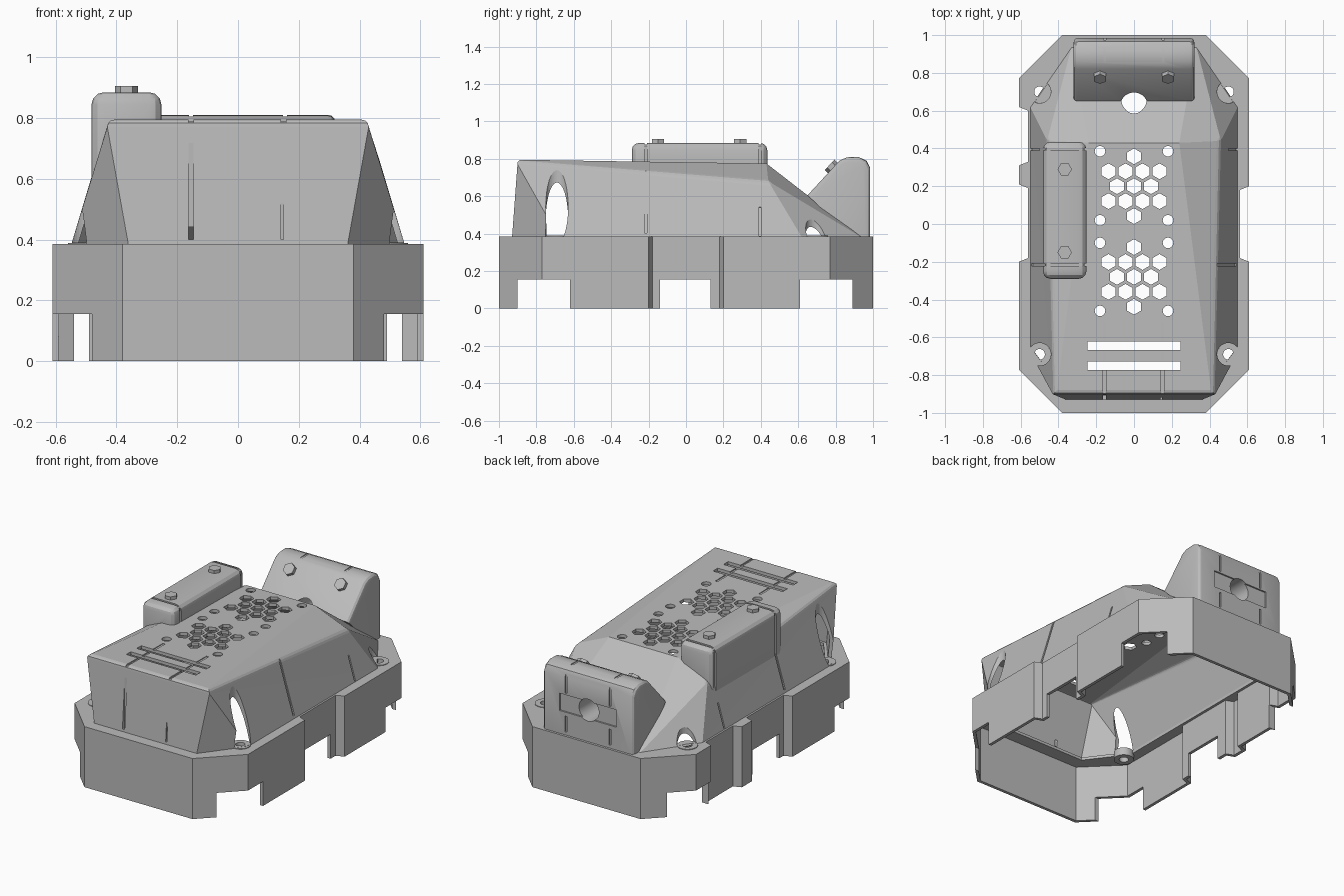
import bpy, bmesh
from math import radians, pi
from mathutils import Matrix, Vector

cube = bpy.data.objects.get("Cube")
if cube:
    bpy.data.objects.remove(cube, do_unlink=True)

grey = bpy.data.materials.new("plain grey")
grey.use_nodes = True
grey.diffuse_color = (0.5, 0.5, 0.5, 1)
grey.node_tree.nodes["Principled BSDF"].inputs["Base Color"].default_value = (0.5, 0.5, 0.5, 1)


def make(name, bm):
    mesh = bpy.data.meshes.new(name)
    bmesh.ops.recalc_face_normals(bm, faces=bm.faces) if name.endswith("cutter") else None
    bm.to_mesh(mesh)
    bm.free()
    mesh.materials.append(grey)
    obj = bpy.data.objects.new(name, mesh)
    bpy.context.collection.objects.link(obj)
    return obj


def box(bm, centre, size, rot=Matrix()):
    bmesh.ops.create_cube(bm, size=1, matrix=Matrix.Translation(centre) @ rot @ Matrix.Diagonal((*size, 1)))


def rod(bm, centre, radius, depth, sides=32, rot=Matrix()):
    bmesh.ops.create_cone(bm, cap_ends=True, segments=sides, radius1=radius, radius2=radius,
                          depth=depth, matrix=Matrix.Translation(centre) @ rot)


def prism(points, direction):
    bm = bmesh.new()
    face = bm.faces.new([bm.verts.new(p) for p in points])
    new = bmesh.ops.extrude_face_region(bm, geom=[face])["geom"]
    bmesh.ops.translate(bm, vec=direction, verts=[v for v in new if isinstance(v, bmesh.types.BMVert)])
    bmesh.ops.recalc_face_normals(bm, faces=bm.faces)
    return bm


def open_bottom(bm):
    low = [f for f in bm.faces if f.normal.z < -0.9]
    bmesh.ops.delete(bm, geom=low, context="FACES")


def bake(obj):
    bpy.context.view_layer.update()
    graph = bpy.context.evaluated_depsgraph_get()
    obj.data, old = bpy.data.meshes.new_from_object(obj.evaluated_get(graph)), obj.data
    obj.modifiers.clear()
    bpy.data.meshes.remove(old)


def thicken(obj, amount):
    mod = obj.modifiers.new("wall", "SOLIDIFY")
    mod.thickness, mod.offset, mod.use_even_offset = amount, -1, True
    bake(obj)


def cut(obj, cutter):
    cutter.hide_render = True
    mod = obj.modifiers.new("cut", "BOOLEAN")
    mod.operation, mod.solver, mod.object = "DIFFERENCE", "EXACT", cutter
    bake(obj)


def smooth(obj):
    bpy.ops.object.select_all(action="DESELECT")
    obj.select_set(True)
    bpy.context.view_layer.objects.active = obj
    bpy.ops.object.shade_smooth_by_angle(angle=radians(28))


# Domed cover: hull of mirrored corners with rounded upper edges
DOME = [(.36, -.93, .38), (.55, -.68, .38), (.55, .62, .38), (.33, .94, .38),
        (.43, -.905, .795), (.24, .43, .775), (.46, .44, .68)]


def dome_hull():
    bm = bmesh.new()
    verts = [bm.verts.new((s * x, y, z)) for x, y, z in DOME for s in (-1, 1)]
    bmesh.ops.convex_hull(bm, input=verts)
    bmesh.ops.dissolve_limit(bm, angle_limit=0.01, verts=bm.verts, edges=bm.edges)
    bmesh.ops.recalc_face_normals(bm, faces=bm.faces)
    edges = [e for e in bm.edges if min(v.co.z for v in e.verts) > .6 and e.calc_face_angle(0) > .75]
    bmesh.ops.bevel(bm, geom=edges, offset=.025, segments=3, profile=.5, affect="EDGES")
    return bm


dome_core = make("dome_core_cutter", dome_hull())
bm = dome_hull()
open_bottom(bm)
dome = make("domed_cover", bm)
thicken(dome, .02)

# Skirt: octagonal wall with recessed sides and a flange on top
RIM = [(-.38, -1), (.38, -1), (.61, -.77), (.61, -.2), (.56, -.18), (.56, .18), (.61, .2),
       (.61, .77), (.38, 1), (-.38, 1), (-.61, .77), (-.61, .62), (-.56, .6), (-.56, .33),
       (-.61, .31), (-.61, .21), (-.56, .19), (-.56, -.18), (-.61, -.2), (-.61, -.77)]
bm = prism([(x, y, 0) for x, y in RIM], (0, 0, .385))
open_bottom(bm)
skirt = make("skirt", bm)
thicken(skirt, .02)

base = [(x, y) for x, y, z in DOME[:4]] + [(-x, y) for x, y, z in DOME[3::-1]]
cut(skirt, make("flange_opening_cutter", prism([(x * .95, y * .96, .3) for x, y in base], (0, 0, .2))))

# Foot cutouts and screw holes in the skirt
SCREWS = [(sx * .5, y) for sx in (-1, 1) for y in (-.69, .7)]
bm = bmesh.new()
for y, width in ((-.76, .28), (-.005, .27), (.75, .28)):
    box(bm, (0, y, .055), (1.6, width, .2))
cut(skirt, make("foot_cutter", bm))
bm = bmesh.new()
for x, y in SCREWS:
    rod(bm, (x, y, .4), .028, .3)
screw_cutter = make("screw_cutter", bm)
cut(skirt, screw_cutter)

# Screw bosses
bm = bmesh.new()
for x, y in SCREWS:
    rod(bm, (x, y, .364), .06, .05)
bosses = make("screw_bosses", bm)
cut(bosses, screw_cutter)
smooth(bosses)

# Tool clearances at the corners, and the rear port
bm = bmesh.new()
for x, y in SCREWS:
    rod(bm, (x, y, .69), .06, .6, 48)
cut(dome, make("clearance_cutter", bm))
bm = bmesh.new()
rod(bm, (0, .8, .585), .07, .6, 40, Matrix.Rotation(pi / 2, 4, "X"))
port_cutter = make("port_cutter", bm)
cut(dome, port_cutter)

# Vents: two hexagon clusters, round holes and front slots
bm = bmesh.new()
for centre in (.2, -.28):
    for row, count in zip(range(-2, 3), (1, 4, 3, 4, 1)):
        for i in range(count):
            rod(bm, ((i - (count - 1) / 2) * .09, centre + row * .079, .8), .042, .3, 6)
for x in (-.18, .18):
    for y in (.385, .02, -.1, -.46):
        rod(bm, (x, y, .8), .028, .3, 20)
for y in (-.645, -.75):
    box(bm, (0, y, .8), (.49, .046, .3))
cut(dome, make("vent_cutter", bm))

# Strap grooves on the dome
bm = bmesh.new()
for x, low in ((-.155, .4), (.15, .74)):
    box(bm, (x, -.925, (low + .85) / 2), (.016, .04, .85 - low))
    box(bm, (x, -.72, .81), (.016, .4, .05))
box(bm, (.145, -.925, .46), (.008, .02, .12))
for s in (-1, 1):
    lean = Matrix.Rotation(-s * .287, 4, "Y")
    box(bm, (s * .492, -.215, .58), (.02, .014, .37), lean)
    box(bm, (s * .526, .395, .465), (.02, .01, .16), lean)
cut(dome, make("groove_cutter", bm))


def bevel_all(bm, offset):
    edges = [e for e in bm.edges if e.calc_face_angle(0) > 1]
    bmesh.ops.bevel(bm, geom=edges, offset=offset, segments=3, profile=.5, affect="EDGES")


# Side pod
bm = bmesh.new()
box(bm, (-.367, .0725, .66), (.23, .725, .45))
bevel_all(bm, .04)
side_pod = make("side_pod", bm)
bm = bmesh.new()
for y in (-.215, .395):
    box(bm, (-.367, y, .892), (.3, .014, .03))
    for x in (-.487, -.247):
        box(bm, (x, y, .72), (.03, .014, .3))
cut(side_pod, dome_core)
cut(side_pod, make("side_pod_groove_cutter", bm))
smooth(side_pod)

# Rear pod with a sloped front face
PROFILE = [(.985, .385), (.985, .75), (.965, .79), (.92, .811), (.86, .808), (.82, .79),
           (.65, .605), (.88, .385)]
bm = prism([(-.32, y, z) for y, z in PROFILE], (.64, 0, 0))
edges = [e for e in bm.edges if abs(e.verts[0].co.x - e.verts[1].co.x) < .01
         and min(v.co.z for v in e.verts) < 2 and max(v.co.z for v in e.verts) > .61]
bmesh.ops.bevel(bm, geom=edges, offset=.025, segments=3, profile=.5, affect="EDGES")
rear_pod = make("rear_pod", bm)
cut(rear_pod, dome_core)
bm = bmesh.new()
slope = Matrix.Rotation(.83, 4, "X")
for x in (-.155, .155):
    box(bm, (x, .9, .815), (.014, .14, .02))
    box(bm, (x, .99, .72), (.014, .03, .14))
    box(bm, (x, .99, .455), (.014, .03, .1))
cut(rear_pod, make("rear_groove_cutter", bm))
bm = bmesh.new()
box(bm, (0, .985, .585), (.4, .02, .11))
cut(rear_pod, make("port_recess_cutter", bm))
cut(rear_pod, port_cutter)
smooth(rear_pod)

# Hexagonal bolt heads
bm = bmesh.new()
for y in (.29, -.15):
    rod(bm, (-.367, y, .89), .038, .03, 6, Matrix.Rotation(pi / 6, 4, "Z"))
for x in (-.18, .18):
    rod(bm, (x, .782, .754), .038, .04, 6, slope)
make("bolt_heads", bm)

# Cutters are no longer needed
for obj in [o for o in bpy.data.objects if o.name.endswith("cutter")]:
    bpy.data.objects.remove(obj, do_unlink=True)
